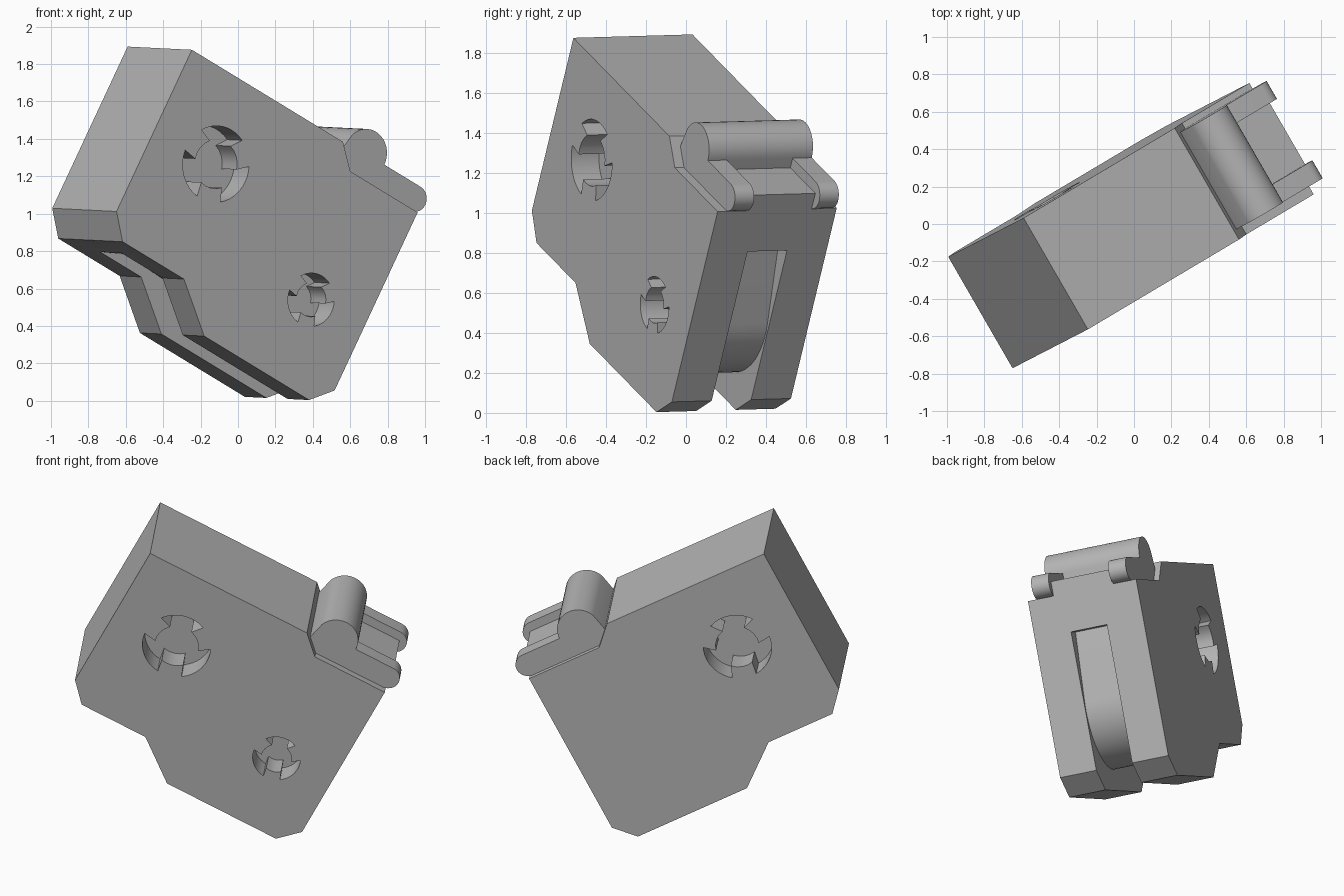
import bpy, bmesh, math
from mathutils import Vector, Matrix

if "Cube" in bpy.data.objects:
    bpy.data.objects.remove(bpy.data.objects["Cube"])

# Tilted frame of the whole part: length, depth, height axes
up = Vector((0.413, 0.213, 0.886)).normalized()
back = Vector((-0.501, 0.865, 0.022))
back = (back - back.dot(up) * up).normalized()
right = back.cross(up)
FRAME = Matrix((right, back, up)).transposed().to_4x4()

grey = bpy.data.materials.new("plain_grey")
grey.diffuse_color = (0.46, 0.46, 0.46, 1)
grey.use_nodes = True
grey.node_tree.nodes["Principled BSDF"].inputs["Base Color"].default_value = grey.diffuse_color

FRONT, BACK = -0.318, 0.370


def arc(cx, cy, r, a0, a1, n):
    """Points along an arc, angles in degrees."""
    out = []
    for i in range(n + 1):
        a = math.radians(a0 + (a1 - a0) * i / n)
        out.append((cx + r * math.cos(a), cy + r * math.sin(a)))
    return out


def prism(name, profile, y0, y1):
    """Extrude a side profile through the depth."""
    bm = bmesh.new()
    face = bm.faces.new([bm.verts.new((x, y0, z)) for x, z in profile])
    ext = bmesh.ops.extrude_face_region(bm, geom=[face])
    verts = [g for g in ext["geom"] if isinstance(g, bmesh.types.BMVert)]
    bmesh.ops.translate(bm, vec=(0, y1 - y0, 0), verts=verts)
    bmesh.ops.recalc_face_normals(bm, faces=bm.faces)
    me = bpy.data.meshes.new(name)
    bm.to_mesh(me)
    bm.free()
    ob = bpy.data.objects.new(name, me)
    bpy.context.collection.objects.link(ob)
    ob.matrix_world = FRAME
    me.materials.append(grey)
    smooth(me)
    return ob


def smooth(me):
    me.shade_smooth()
    me.set_sharp_from_angle(angle=math.radians(30))


def cut(ob, cutters):
    """Subtract the cutters and remove them."""
    for c in cutters:
        m = ob.modifiers.new("cut", 'BOOLEAN')
        m.operation, m.solver, m.object = 'DIFFERENCE', 'EXACT', c
        c.hide_render = True
    bpy.context.view_layer.update()
    dg = bpy.context.evaluated_depsgraph_get()
    me = bpy.data.meshes.new_from_object(ob.evaluated_get(dg))
    ob.modifiers.clear()
    ob.data = me
    smooth(me)
    for c in cutters:
        bpy.data.objects.remove(c)


def keyed_hole(cx, cz, r):
    """Round hole with three inward tabs."""
    pts = []
    for c in (-15, 105, 225):
        pts += arc(cx, cz, r, c - 39, c + 39, 10)
        pts += arc(cx, cz, r * 0.64, c + 30, c + 90, 4)
    return pts


# Main body outline
body = prism("body", [
    (-1.313, 1.44), (-1.313, 0.464), (-1.203, 0.339), (-0.772, 0.339),
    (-0.516, 0.129), (0.221, 0.129), (0.336, 0.247), (0.336, 1.322),
    (-0.137, 1.322), (-0.252, 1.44)], FRONT, BACK)

# Central channel, running round a drum-shaped core
channel = prism("channel_cutter",
                [(0.5, 0.0), (0.5, 1.09), (0.245, 1.09)]
                + arc(-0.024, 0.606, 0.348, 10, -140, 24)
                + [(-0.92, 0.40), (-1.07, 0.335), (-1.07, 0.0)],
                -0.088, 0.140)

# Keyed sockets on the two broad sides
DEPTH = 0.16
upper = keyed_hole(-0.89, 0.971, 0.205)
lower = keyed_hole(-0.024, 0.606, 0.143)
cut(body, [
    channel,
    prism("upper_front_cutter", upper, FRONT - 0.1, FRONT + DEPTH),
    prism("lower_front_cutter", lower, FRONT - 0.1, FRONT + DEPTH),
    prism("upper_back_cutter", upper, BACK - DEPTH, BACK + 0.1)])

# Hinge on the stepped shoulder
H0, H1, EAR = -0.265, 0.335, 0.11
prism("hinge_barrel",
      [(-0.137, 1.322), (-0.215, 1.40)]
      + arc(-0.07, 1.465, 0.13, 160, 0, 18)
      + [(0.06, 1.322)], H0, H1)
prism("hinge_shelf",
      [(0.06, 1.322), (0.336, 1.322), (0.336, 1.41), (0.06, 1.41)],
      H0 + EAR, H1 - EAR)
ear = [(0.06, 1.322)] + arc(0.315, 1.393, 0.071, -90, 90, 14) + [(0.06, 1.464)]
for name, y in (("front_ear", H0), ("back_ear", H1 - EAR)):
    prism(name, ear, y, y + EAR)
